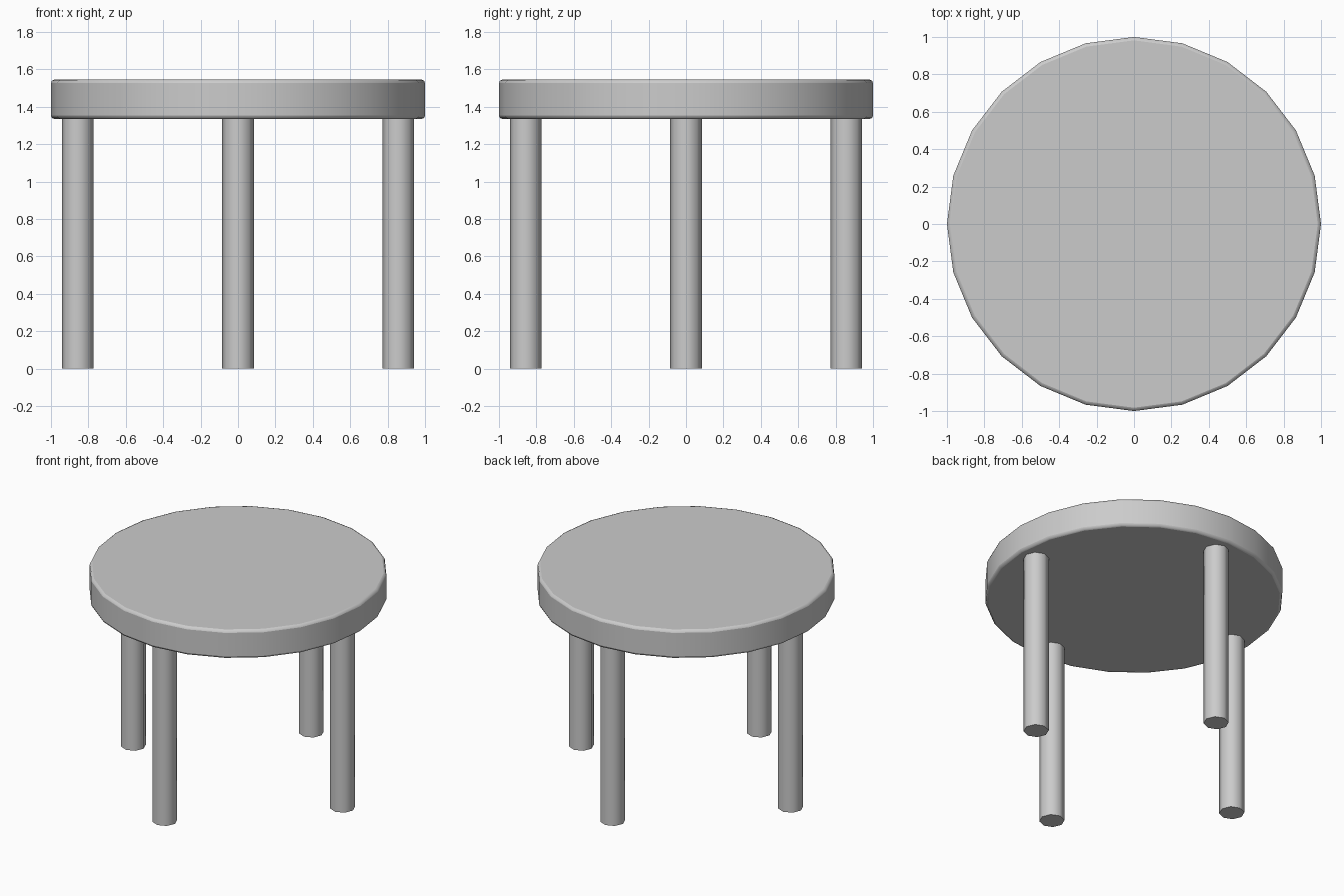
import bpy
import math

if "Cube" in bpy.data.objects:
    bpy.data.objects.remove(bpy.data.objects["Cube"])


def cylinder(name, sides, radius, z0, z1, x=0, y=0):
    bpy.ops.mesh.primitive_cylinder_add(
        vertices=sides, radius=radius, depth=z1 - z0, location=(x, y, (z0 + z1) / 2))
    obj = bpy.context.object
    obj.name = name
    return obj


# Round seat with softened rims
seat = cylinder("seat", 24, 1.0, 1.335, 1.545)
bevel = seat.modifiers.new("rim", "BEVEL")
bevel.width = 0.018
bevel.segments = 2
bevel.limit_method = "ANGLE"
bevel.angle_limit = math.radians(40)
bpy.ops.object.shade_smooth_by_angle(angle=math.radians(50))

# Four straight legs, one on each axis
LEG_OFFSET = 0.857
for name, x, y in (("front_leg", 0, -1), ("right_leg", 1, 0),
                   ("back_leg", 0, 1), ("left_leg", -1, 0)):
    cylinder(name, 8, 0.085, 0, 1.34, x * LEG_OFFSET, y * LEG_OFFSET)
    bpy.ops.object.shade_smooth_by_angle(angle=math.radians(50))
